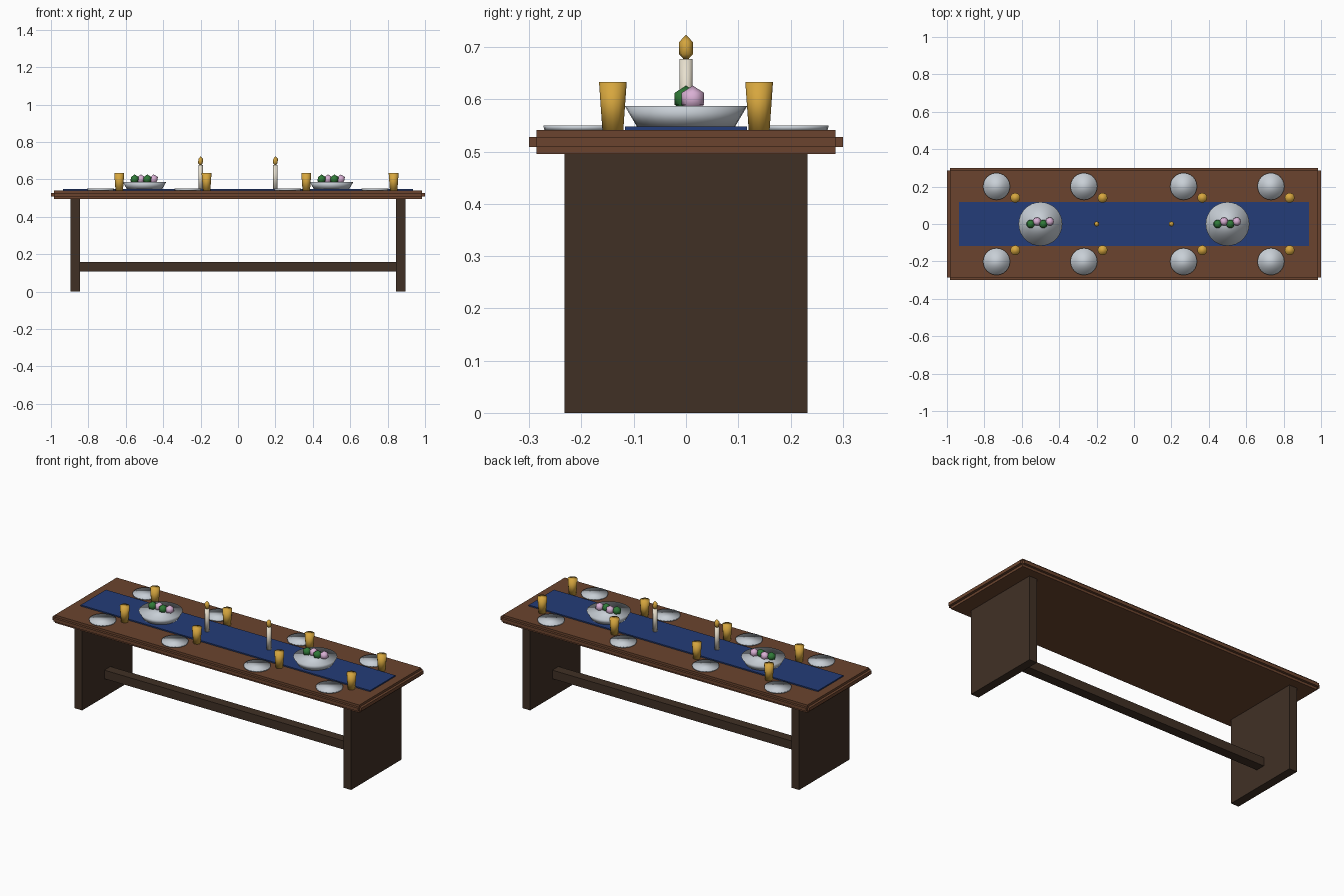
import bpy
import math

if "Cube" in bpy.data.objects:
    bpy.data.objects.remove(bpy.data.objects["Cube"])


def material(name, rgb):
    """Flat material from sRGB 0-255 values."""
    m = bpy.data.materials.new(name)
    m.diffuse_color = [(c / 255 / 12.92 if c < 11 else ((c / 255 + 0.055) / 1.055) ** 2.4)
                       for c in rgb] + [1.0]
    m.use_nodes = True
    m.node_tree.nodes["Principled BSDF"].inputs["Base Color"].default_value = m.diffuse_color
    return m


WOOD = material("brown_wood", (107, 68, 46))
DARK = material("dark_wood", (64, 48, 37))
BLUE = material("blue_cloth", (35, 60, 120))
SILVER = material("pale_silver", (200, 207, 214))
GOLD = material("gold", (214, 166, 62))
WAX = material("cream_wax", (236, 228, 210))
GREEN = material("green_fruit", (48, 122, 56))
PINK = material("pink_fruit", (217, 176, 212))


def finish(name, mat, smooth=False):
    ob = bpy.context.object
    ob.name = name
    ob.data.materials.append(mat)
    if smooth:
        bpy.ops.object.shade_smooth()
    return ob


def box(name, mat, x, y, z):
    """Box from (min, max) ranges on each axis."""
    bpy.ops.mesh.primitive_cube_add(size=1, location=[(a + b) / 2 for a, b in (x, y, z)])
    bpy.context.object.scale = [b - a for a, b in (x, y, z)]
    bpy.ops.object.transform_apply(location=False, rotation=False, scale=True)
    return finish(name, mat)


def round_part(name, mat, x, y, z0, z1, r0, r1, sides):
    """Capped tapered cylinder from z0 to z1."""
    bpy.ops.mesh.primitive_cone_add(vertices=sides, radius1=r0, radius2=r1, depth=z1 - z0,
                                    location=(x, y, (z0 + z1) / 2))
    return finish(name, mat, True)


def gem(name, mat, loc, r, stretch=1.0):
    """Low-poly ball, optionally stretched upward."""
    bpy.ops.mesh.primitive_ico_sphere_add(subdivisions=1, radius=r, location=loc)
    bpy.context.object.scale.z = stretch
    bpy.ops.object.transform_apply(location=False, rotation=False, scale=True)
    return finish(name, mat, True)


TOP, CLOTH = 0.541, 0.548

# Table top with a raised band around its edge
box("table_top", WOOD, (-0.985, 0.985), (-0.286, 0.286), (0.495, TOP))
for s in (-1, 1):
    box("long_edge_band", WOOD, (-0.985, 0.985), sorted((s * 0.28, s * 0.3)), (0.509, 0.528))
    box("short_edge_band", WOOD, sorted((s * 0.98, s * 1.0)), (-0.286, 0.286), (0.509, 0.528))
    # Panel legs
    box("panel_leg", DARK, sorted((s * 0.845, s * 0.895)), (-0.233, 0.233), (0, 0.495))

# Stretcher and runner
box("stretcher", DARK, (-0.846, 0.846), (-0.028, 0.028), (0.107, 0.157))
box("table_runner", BLUE, (-0.936, 0.936), (-0.117, 0.117), (TOP - 0.001, CLOTH))

# Place settings: a plate with a goblet beside it
for x in (-0.735, -0.268, 0.265, 0.732):
    for s in (-1, 1):
        round_part("plate", SILVER, x, s * 0.201, TOP, 0.55, 0.07, 0.072, 24)
        round_part("goblet", GOLD, x + 0.1, s * 0.14, TOP, 0.633, 0.02, 0.0265, 12)

for s in (-1, 1):
    # Fruit bowl
    round_part("bowl", SILVER, s * 0.5, 0, CLOTH, 0.587, 0.094, 0.117, 32)
    for i in range(4):
        mat, y = ((GREEN, 0.0), (PINK, 0.013))[i % 2]
        gem("fruit", mat, (s * 0.5 - 0.053 + i * 0.034, y, 0.601), 0.0255)
    # Candle and flame
    round_part("candle", WAX, s * 0.2, 0, CLOTH, 0.677, 0.0125, 0.0125, 12)
    gem("flame", GOLD, (s * 0.2, 0, 0.698), 0.0155, 1.68)
